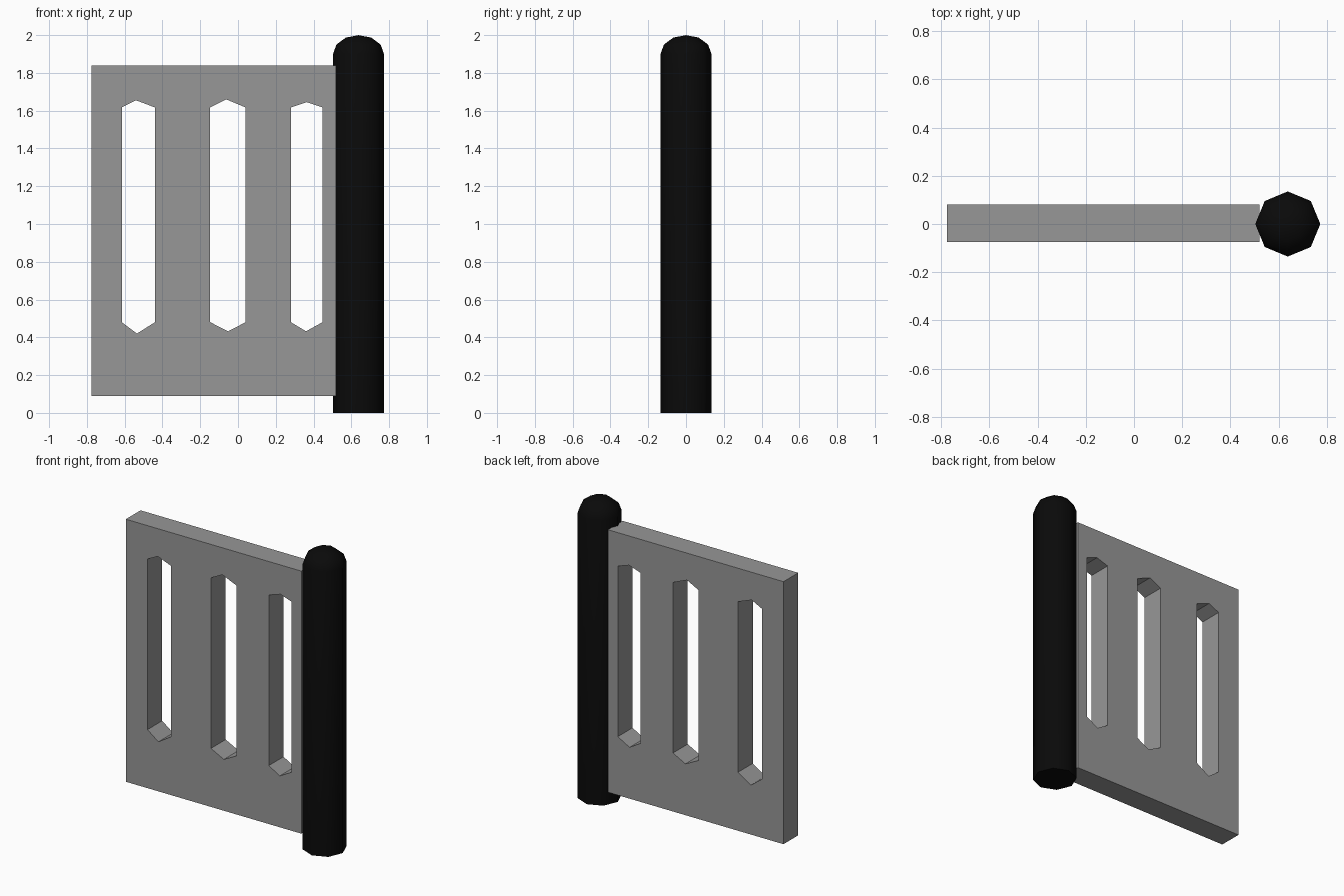
import bpy, bmesh, math

if "Cube" in bpy.data.objects:
    bpy.data.objects.remove(bpy.data.objects["Cube"])


def material(name, value):
    m = bpy.data.materials.new(name)
    m.diffuse_color = (value, value, value, 1)
    m.use_nodes = True
    m.node_tree.nodes["Principled BSDF"].inputs["Base Color"].default_value = m.diffuse_color
    return m


def make_object(name, bm, mat=None):
    bmesh.ops.recalc_face_normals(bm, faces=bm.faces)
    mesh = bpy.data.meshes.new(name)
    bm.to_mesh(mesh)
    bm.free()
    ob = bpy.data.objects.new(name, mesh)
    bpy.context.collection.objects.link(ob)
    if mat:
        mesh.materials.append(mat)
    return ob


def prism(bm, outline, y0, y1):
    """Extrude an x-z outline from y0 to y1."""
    face = bm.faces.new([bm.verts.new((x, y0, z)) for x, z in outline])
    out = bmesh.ops.extrude_face_region(bm, geom=[face])
    for v in out["geom"]:
        if isinstance(v, bmesh.types.BMVert):
            v.co.y = y1


grey = material("grey panel", 0.31)
black = material("black post", 0.003)

# Gate panel
bm = bmesh.new()
prism(bm, [(-0.775, 0.09), (0.52, 0.09), (0.52, 1.84), (-0.775, 1.84)], -0.075, 0.08)
panel = make_object("gate_panel", bm, grey)

# Three pointed slots: left, right, bottom tip (x, z), top tip (x, z)
slots = [(-0.615, -0.44, (-0.535, 0.42), (-0.54, 1.655)),
         (-0.147, 0.04, (-0.052, 0.432), (-0.063, 1.66)),
         (0.28, 0.447, (0.36, 0.432), (0.365, 1.645))]
bm = bmesh.new()
for left, right, low, high in slots:
    prism(bm, [low, (right, 0.48), (right, 1.617), high, (left, 1.617), (left, 0.48)], -0.3, 0.3)
cutter = make_object("slot_cutter", bm)
cutter.hide_render = True
cutter.hide_viewport = False
cutter.display_type = 'WIRE'
mod = panel.modifiers.new("slots", 'BOOLEAN')
mod.operation = 'DIFFERENCE'
mod.solver = 'EXACT'
mod.object = cutter

# Eight-sided post with a low domed top
R, SIDES, CX, BASE, DOME = 0.135, 8, 0.638, 1.9, 0.1
profile = [(R, 0)] + [(R * math.cos(math.radians(a)), BASE + DOME * math.sin(math.radians(a)))
                      for a in (0, 30, 60)]
bm = bmesh.new()
rings = [[bm.verts.new((CX + r * math.cos(i * math.tau / SIDES),
                        r * math.sin(i * math.tau / SIDES), z)) for i in range(SIDES)]
         for r, z in profile]
tip = bm.verts.new((CX, 0, BASE + DOME))
bm.faces.new(rings[0])
for i in range(SIDES):
    j = (i + 1) % SIDES
    for a, b in zip(rings, rings[1:]):
        bm.faces.new([a[i], a[j], b[j], b[i]])
    bm.faces.new([rings[-1][i], rings[-1][j], tip])
post = make_object("hinge_post", bm, black)

# Soft shading on the post sides and dome, crisp edges at the base
bpy.ops.object.select_all(action='DESELECT')
post.select_set(True)
bpy.context.view_layer.objects.active = post
bpy.ops.object.shade_smooth_by_angle(angle=math.radians(50))
